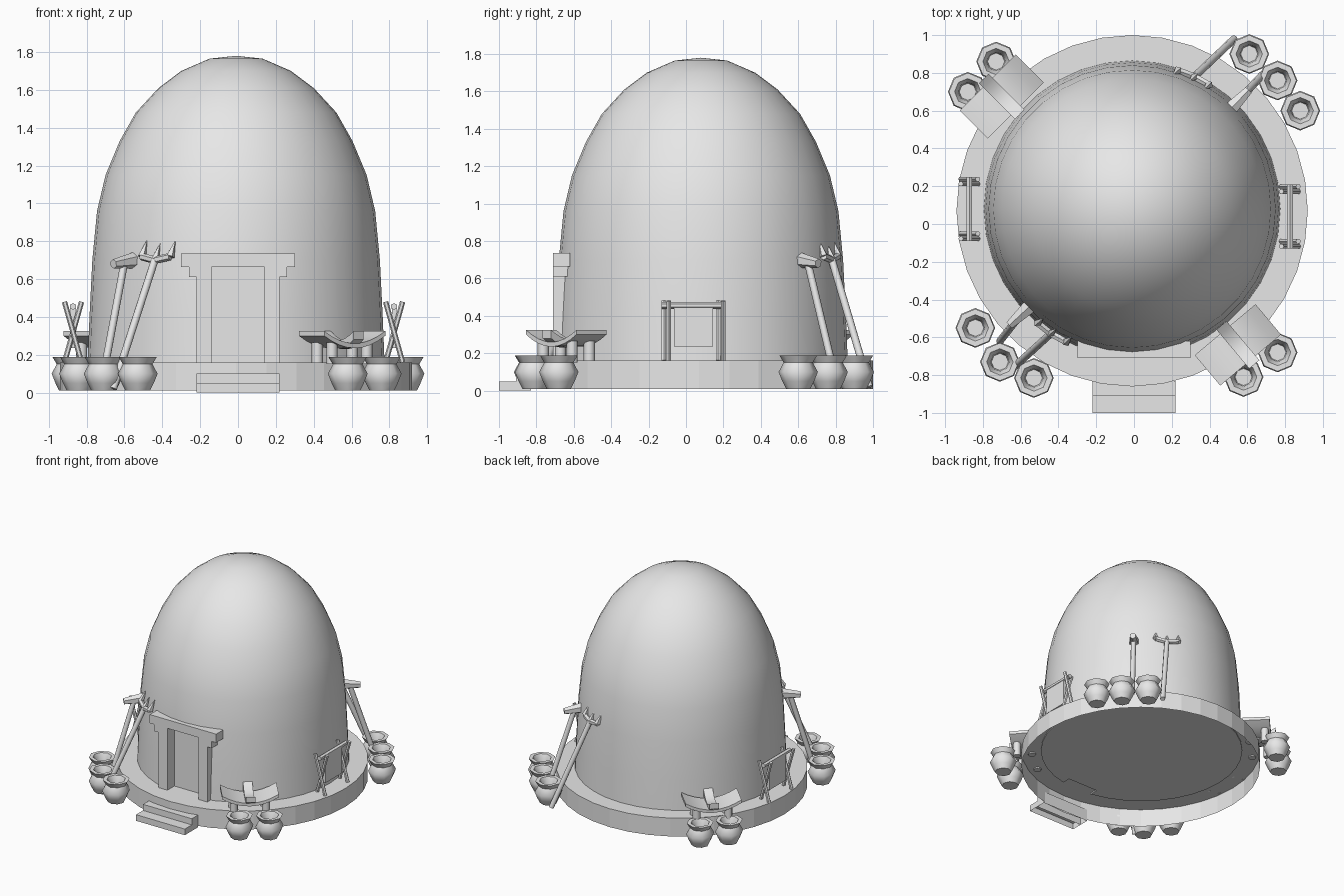
import bpy, bmesh, math
from mathutils import Vector, Matrix

old = bpy.data.objects.get("Cube")
if old:
    bpy.data.objects.remove(old, do_unlink=True)

grey = bpy.data.materials.new("plain grey")
grey.use_nodes = True
grey.diffuse_color = (0.8, 0.8, 0.8, 1)
grey.node_tree.nodes["Principled BSDF"].inputs["Base Color"].default_value = (0.8, 0.8, 0.8, 1)


def finish(name, bm, matrix=None, smooth=None):
    """Turn a bmesh into a named grey object."""
    bmesh.ops.recalc_face_normals(bm, faces=bm.faces)
    if matrix:
        bm.transform(matrix)
    mesh = bpy.data.meshes.new(name)
    bm.to_mesh(mesh)
    bm.free()
    mesh.materials.append(grey)
    obj = bpy.data.objects.new(name, mesh)
    bpy.context.collection.objects.link(obj)
    if smooth:
        soften(obj, smooth)
    return obj


def soften(obj, degrees):
    bpy.ops.object.select_all(action='DESELECT')
    obj.select_set(True)
    bpy.context.view_layer.objects.active = obj
    bpy.ops.object.shade_smooth_by_angle(angle=math.radians(degrees))


def lathe(name, profile, sides, place, smooth):
    bm = bmesh.new()
    vs = [bm.verts.new((r, 0, z)) for r, z in profile]
    es = [bm.edges.new(pair) for pair in zip(vs, vs[1:])]
    bmesh.ops.spin(bm, geom=vs + es, cent=(0, 0, 0), axis=(0, 0, 1),
                   angle=math.tau, steps=sides)
    bmesh.ops.remove_doubles(bm, verts=bm.verts, dist=0.0005)
    return finish(name, bm, Matrix.Translation(place), smooth)


def box(name, low, high, open_bottom=False):
    low, high = Vector(low), Vector(high)
    bm = bmesh.new()
    bmesh.ops.create_cube(bm, size=1)
    bmesh.ops.recalc_face_normals(bm, faces=bm.faces)
    if open_bottom:
        under = [f for f in bm.faces if f.normal.z < -0.5]
        bmesh.ops.delete(bm, geom=under, context='FACES')
    size = Matrix.Diagonal((*(high - low), 1))
    return finish(name, bm, Matrix.Translation((low + high) / 2) @ size)


def rod(name, start, end, r1, r2=None, sides=8, smooth=50):
    start, end = Vector(start), Vector(end)
    axis = end - start
    bm = bmesh.new()
    bmesh.ops.create_cone(bm, cap_ends=True, segments=sides, radius1=r1,
                          radius2=r1 if r2 is None else r2, depth=axis.length)
    turn = axis.to_track_quat('Z', 'Y').to_matrix().to_4x4()
    return finish(name, bm, Matrix.Translation((start + end) / 2) @ turn, smooth)


def curved_plate(name, length, width, low, high, thick, matrix):
    """Plate along local x whose ends curl upward."""
    bm = bmesh.new()
    steps = 8
    rows = []
    for i in range(steps + 1):
        t = 2 * i / steps - 1
        z = low + (high - low) * t * t
        rows.append([bm.verts.new((t * length / 2, y, zz))
                     for y, zz in ((-width / 2, z), (width / 2, z),
                                   (width / 2, z - thick), (-width / 2, z - thick))])
    for a, b in zip(rows, rows[1:]):
        for k in range(4):
            n = (k + 1) % 4
            bm.faces.new((a[k], a[n], b[n], b[k]))
    bm.faces.new(rows[0])
    bm.faces.new(rows[-1])
    return finish(name, bm, matrix, 30)


# Round platform, open underneath
CX, CY, FLOOR = -0.01, 0.07, 0.16
lathe("platform", [(0, FLOOR), (0.93, FLOOR), (0.93, 0.01)], 36, (CX, CY, 0), 5)

# Domed hut with a recessed doorway
hut = lathe("hut_dome", [(0, 0.15), (0.785, 0.15), (0.775, 0.4), (0.76, 0.7), (0.735, 0.96),
                         (0.69, 1.15), (0.615, 1.33), (0.53, 1.48), (0.41, 1.61),
                         (0.29, 1.7), (0.14, 1.765), (0, 1.78)], 36, (CX, CY + 0.01, 0), None)
cutter = box("doorway_cutter", (-0.14, -1, 0.1), (0.14, -0.62, 0.68))
cutter.hide_render = True
cut = hut.modifiers.new("doorway", 'BOOLEAN')
cut.object = cutter
cut.operation = 'DIFFERENCE'
cut.solver = 'EXACT'
bpy.context.view_layer.objects.active = hut
bpy.ops.object.modifier_apply(modifier=cut.name)
bpy.data.objects.remove(cutter, do_unlink=True)
soften(hut, 35)

# Door frame
box("door_lintel", (-0.3, -0.71, 0.665), (0.3, -0.62, 0.735))
for side, label in ((-1, "right"), (1, "left")):
    for part, inner, outer, low, high in (("post", 0.14, 0.22, FLOOR, 0.67),
                                          ("bracket", 0.14, 0.26, 0.61, 0.67)):
        a, b = sorted((side * inner, side * outer))
        box(f"door_{part}_{label}", (a, -0.71, low), (b, -0.62, high))

# Entrance steps
box("lower_step", (-0.22, -1, 0), (0.22, -0.91, 0.05), True)
box("upper_step", (-0.22, -0.91, 0), (0.22, -0.83, 0.1), True)

# Clay pots
pot_profile = [(0, 0.01), (0.065, 0.01), (0.085, 0.05), (0.105, 0.1), (0.078, 0.15),
               (0.1, 0.187), (0.07, 0.187), (0.05, 0.14), (0.045, 0.09), (0, 0.09)]
pot_spots = [(-0.84, -0.55), (-0.71, -0.73), (-0.53, -0.815), (0.58, -0.81), (0.76, -0.68),
             (0.61, 0.9), (0.76, 0.76), (0.88, 0.6), (-0.88, 0.7), (-0.73, 0.86)]
for i, (x, y) in enumerate(pot_spots):
    lathe(f"pot_{i + 1}", pot_profile, 8, (x, y, 0), 50)

# Curved stools
for label, x, y, turn in (("front", 0.55, -0.64, 40), ("back", -0.7, 0.675, 45)):
    m = Matrix.Translation((x, y, 0)) @ Matrix.Rotation(math.radians(turn), 4, 'Z')
    curved_plate(f"{label}_stool_seat", 0.42, 0.21, 0.26, 0.325, 0.025, m)
    across = m @ Matrix.Rotation(math.pi / 2, 4, 'Z')
    curved_plate(f"{label}_stool_band", 0.27, 0.07, 0.275, 0.325, 0.045, across)
    for sx in (-1, 1):
        for sy in (-1, 1):
            rod(f"{label}_stool_leg", m @ Vector((sx * 0.12, sy * 0.06, 0.15)),
                m @ Vector((sx * 0.12, sy * 0.06, 0.265)), 0.03)

# Tridents leaning on the hut
for label, foot, top in (("front", (-0.66, -0.78, 0.02), (-0.44, -0.58, 0.7)),
                         ("back", (0.53, 0.98, 0.02), (0.32, 0.78, 0.7))):
    foot, top = Vector(foot), Vector(top)
    rod(f"{label}_trident_shaft", foot, top, 0.02)
    lean = (top - foot).normalized()
    side = Vector((top.y - CY, CX - top.x, 0)).normalized()
    tips = [top + side * s * 0.09 + lean * 0.02 * abs(s) for s in (-1, 0, 1)]
    for a, b in zip(tips, tips[1:]):
        rod(f"{label}_trident_bar", a, b, 0.02, sides=6)
    for tip in tips:
        rod(f"{label}_trident_prong", tip, tip + lean * 0.1, 0.024, 0, sides=5)

# Mallets leaning beside the tridents
for label, foot, top in (("front", (-0.71, -0.62, 0.1), (-0.6, -0.48, 0.69)),
                         ("back", (0.68, 0.79, 0.1), (0.55, 0.65, 0.69))):
    foot, top = Vector(foot), Vector(top)
    rod(f"{label}_mallet_shaft", foot, top, 0.02)
    out = Vector((top.x - CX, top.y - CY, 0)).normalized()
    rod(f"{label}_mallet_head", top - out * 0.08 + Vector((0, 0, 0.01)),
        top + out * 0.08 - Vector((0, 0, 0.01)), 0.045, 0.025, sides=6, smooth=20)

# Hide-stretching racks at both sides
for label, x, y in (("left", 0.825, 0.04), ("right", -0.872, 0.08)):
    for end in (-1, 1):
        for lean in (-1, 1):
            ey = y + end * 0.145 + lean * 0.013
            rod(f"{label}_rack_pole", (x - lean * 0.045, ey, FLOOR),
                (x + lean * 0.045, ey, 0.48), 0.014, sides=6)
    rod(f"{label}_rack_bar", (x, y - 0.17, 0.455), (x, y + 0.17, 0.455), 0.018, sides=6)
    box(f"{label}_rack_hide", (x - 0.012, y - 0.105, 0.235), (x + 0.012, y + 0.105, 0.46))
